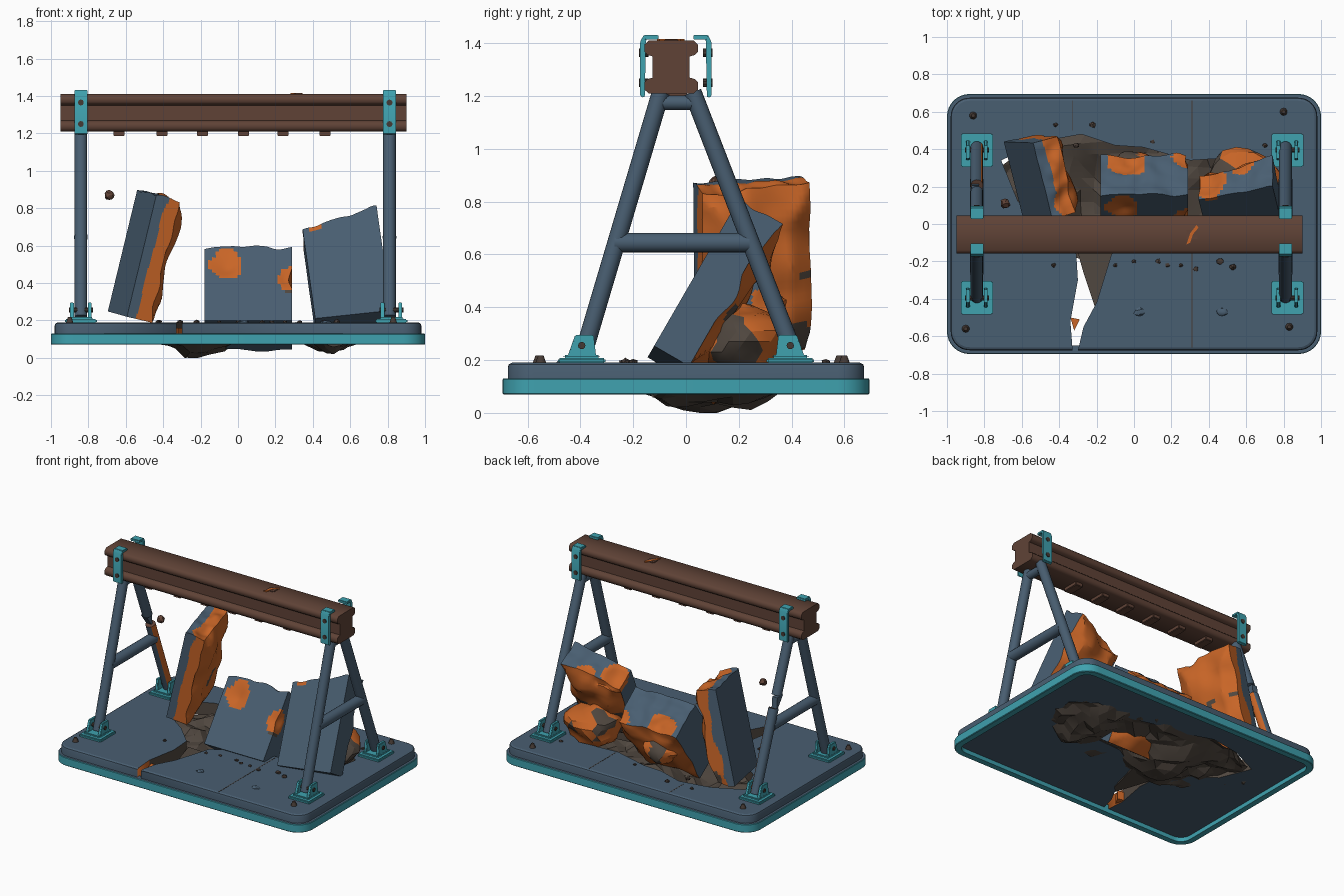
import bpy, bmesh, math, random
from mathutils import Vector, Matrix, noise

if "Cube" in bpy.data.objects:
    bpy.data.objects.remove(bpy.data.objects["Cube"])

random.seed(4)

def mat(name, c):
    m = bpy.data.materials.new(name)
    m.diffuse_color = (*c, 1)
    m.use_nodes = True
    m.node_tree.nodes["Principled BSDF"].inputs["Base Color"].default_value = m.diffuse_color
    return m

SLATE = mat("slate_blue", (0.066, 0.112, 0.165))
TEAL = mat("teal", (0.05, 0.36, 0.43))
RUST = mat("rust_brown", (0.115, 0.055, 0.037))
ORANGE = mat("raw_orange", (0.58, 0.13, 0.02))
EARTH = mat("dark_earth", (0.08, 0.063, 0.05))
DARK = mat("dark_iron", (0.06, 0.042, 0.034))

def finish(name, bm, mats, angle=35):
    bmesh.ops.recalc_face_normals(bm, faces=bm.faces)
    me = bpy.data.meshes.new(name)
    bm.to_mesh(me)
    bm.free()
    for m in mats:
        me.materials.append(m)
    o = bpy.data.objects.new(name, me)
    bpy.context.collection.objects.link(o)
    bpy.ops.object.select_all(action='DESELECT')
    o.select_set(True)
    bpy.context.view_layer.objects.active = o
    bpy.ops.object.shade_smooth_by_angle(angle=math.radians(angle))
    return o

def box(name, c, d, m, bevel=0.006):
    bm = bmesh.new()
    bmesh.ops.create_cube(bm, size=1)
    bmesh.ops.scale(bm, vec=d, verts=bm.verts)
    bmesh.ops.translate(bm, vec=c, verts=bm.verts)
    if bevel:
        bmesh.ops.bevel(bm, geom=bm.edges[:], offset=bevel, segments=2, affect='EDGES')
    return finish(name, bm, [m])

def tube(name, a, b, r, m, sides=18, r2=None):
    a, b = Vector(a), Vector(b)
    bm = bmesh.new()
    rot = Vector((0, 0, 1)).rotation_difference(b - a).to_matrix().to_4x4()
    bmesh.ops.create_cone(bm, cap_ends=True, segments=sides, radius1=r, radius2=r if r2 is None else r2,
                          depth=(b - a).length, matrix=Matrix.Translation((a + b) / 2) @ rot)
    return finish(name, bm, m if isinstance(m, list) else [m])

def prism(name, pts, axis_map, lo, hi, m, bevel=0, segs=2, angle=35):
    """Extrude a 2D profile; axis_map(u, v, w) gives the 3D point."""
    bm = bmesh.new()
    f = bm.faces.new([bm.verts.new(axis_map(u, v, lo)) for u, v in pts])
    r = bmesh.ops.extrude_face_region(bm, geom=[f])
    d = Vector(axis_map(0, 0, hi)) - Vector(axis_map(0, 0, lo))
    bmesh.ops.translate(bm, vec=d, verts=[v for v in r['geom'] if isinstance(v, bmesh.types.BMVert)])
    if bevel:
        bmesh.ops.bevel(bm, geom=bm.edges[:], offset=bevel, segments=segs, affect='EDGES')
    return finish(name, bm, [m], angle)

ALONG_X = lambda u, v, w: (w, u, v)
ALONG_Z = lambda u, v, w: (u, v, w)

def rounded(hx, hy, r, n=8):
    pts = []
    for k, (sx, sy) in enumerate([(1, 1), (-1, 1), (-1, -1), (1, -1)]):
        for i in range(n + 1):
            a = math.pi / 2 * (k + i / n)
            pts.append((sx * (hx - r) + r * math.cos(a), sy * (hy - r) + r * math.sin(a)))
    return pts

def loft(name, levels, m, cyclic):
    bm = bmesh.new()
    loops = [[bm.verts.new((x, y, z)) for x, y in rounded(1 - i, 0.695 - i, 0.12 - i)] for i, z in levels]
    pairs = list(zip(loops, loops[1:])) + ([(loops[-1], loops[0])] if cyclic else [])
    for p, q in pairs:
        for i in range(len(p)):
            j = (i + 1) % len(p)
            bm.faces.new((p[i], p[j], q[j], q[i]))
    if not cyclic:
        bm.faces.new(loops[0])
        bm.faces.new(loops[-1])
    return finish(name, bm, m, 20)

# Base: teal rim and slate deck with a jagged crater and crack cut through
rim = loft("base_rim", [(0.004, 0.07), (0, 0.074), (0, 0.126), (0.003, 0.13), (0.045, 0.13), (0.045, 0.07)],
           [TEAL, SLATE], True)
for p in rim.data.polygons:
    p.material_index = 1 if p.normal.z > 0.9 else 0
deck = loft("deck", [(0.02, 0.1), (0.02, 0.172), (0.024, 0.184), (0.036, 0.19)], [SLATE, EARTH, ORANGE], False)
hole = [(-.31, -.72), (-.27, -.55), (-.2, -.42), (-.12, -.16), (.1, -.02), (.35, 0), (.72, .05), (.76, .25),
        (.6, .36), (.3, .34), (.05, .41), (-.1, .42), (-.28, .48), (-.5, .44), (-.71, .34), (-.62, .12),
        (-.45, 0), (-.31, -.14), (-.3, -.3), (-.34, -.52), (-.325, -.72)]
cutter = prism("crater_cutter", hole, ALONG_Z, 0, 0.4, EARTH)
cutter.hide_render = True
bpy.context.view_layer.objects.active = deck
mod = deck.modifiers.new("crater", 'BOOLEAN')
mod.operation, mod.solver, mod.object = 'DIFFERENCE', 'EXACT', cutter
bpy.ops.object.modifier_apply(modifier="crater")
bpy.data.objects.remove(cutter)
for p in deck.data.polygons:
    inner = abs(p.normal.z) < 0.3 and abs(p.center.x) < 0.9 and abs(p.center.y) < 0.65
    p.material_index = (2 if p.center.y < -0.5 else 1) if inner else 0
    if abs(p.normal.z) > 0.99:
        p.use_smooth = False

# Panel seams on the deck
for x, y0, y1 in [(.31, .35, .66), (.31, -.66, -.02), (-.33, .5, .66)]:
    box("deck_seam", (x, (y0 + y1) / 2, 0.19), (0.005, y1 - y0, 0.002), DARK, 0)

# Sunken earth under the deck, with faceted breakage
bm = bmesh.new()
bmesh.ops.create_grid(bm, x_segments=22, y_segments=11, size=1)
for v in bm.verts:
    x, y = v.co.x, v.co.y
    px = x * math.sqrt(1 - y * y / 2) * 0.79
    py = y * math.sqrt(1 - x * x / 2) * 0.36 + 0.15
    fall = max(0, 1 - ((py - 0.1) / 0.32) ** 2)
    dip = 0.11 * math.exp(-((px + .22) / .16) ** 2) + 0.08 * math.exp(-((px - .5) / .14) ** 2)
    edge = 0.05 * noise.noise(Vector((px * 9, py * 9, 3)))
    v.co = (px, py, min(0.13, max(0, 0.11 - dip * fall + edge)))
bmesh.ops.triangulate(bm, faces=bm.faces)
finish("crater_earth", bm, [EARTH], 12)
prism("crack_shard", [(-.31, -.12), (-.27, -.26), (-.21, -.44), (-.17, -.4), (-.1, -.13)], ALONG_Z, 0.09, 0.14, EARTH)
prism("crack_chip", [(-.34, -.5), (-.29, -.51), (-.32, -.57)], ALONG_Z, 0.1, 0.16, ORANGE)

# Rocks and broken slabs
def rock(name, c, s, mats, seed, split=0.1, sub=3, rough=0.4):
    bm = bmesh.new()
    bmesh.ops.create_icosphere(bm, subdivisions=sub, radius=1)
    for v in bm.verts:
        k = 1 + rough * noise.noise(v.co * 1.4 + Vector((seed, 2, 5)))
        v.co = Vector([a * b * k for a, b in zip(v.co, s)]) + Vector(c)
    for f in bm.faces:
        n = noise.noise(f.calc_center_median() * 7 + Vector((seed, 0, 0)))
        f.material_index = 1 if len(mats) > 1 and n > split else 0
    return finish(name, bm, mats, 22)

def slab(name, c, d, rot, rough, chips, amp=0.05, skew=0, raw_front=9, cuts=23):
    """Block whose rough side bulges and shows orange; chips are (local centre, radius)."""
    bm = bmesh.new()
    bmesh.ops.create_cube(bm, size=1)
    bmesh.ops.subdivide_edges(bm, edges=bm.edges[:], cuts=cuts, use_grid_fill=True)
    d, rough = Vector(d), Vector(rough)
    bm.normal_update()
    chips = [(Vector([a * b for a, b in zip(p, d)]), r) for p, r in chips]
    for f in bm.faces:
        u = f.calc_center_median()
        p = Vector([a * b for a, b in zip(u, d)])
        n = noise.noise(p * 6 + Vector(c) * 9)
        if f.normal.dot(rough) > 0.9:
            f.material_index = 2 if n > 0.3 and u.z < 0 else 1
        elif u.x > raw_front + 0.25 * n or any((p - q).length < r * (1 + 0.5 * n) for q, r in chips):
            f.material_index = 2 if n > 0.3 and u.z < -0.1 else 1
    for v in bm.verts:
        u = v.co.copy()
        p = Vector([a * b for a, b in zip(u, d)])
        if u.dot(rough) > 0.49:
            side = max(abs(t) for t, w in zip(u, rough) if abs(w) < 0.5)
            p += rough * amp * (1.3 * min(1, (0.5 - side) * 5) + 0.9 * noise.noise(p * 6 + Vector(c)))
        if u.z > 0.4:
            p.z += skew * u.x + 0.02 * noise.noise(p * 12)
        for q, rad in chips:
            t = 1 - (p - q).length / rad
            if t > 0:
                p -= q.normalized() * t * rad * 0.4
        v.co = p
    bmesh.ops.transform(bm, matrix=Matrix.Translation(c) @ rot, verts=bm.verts)
    return finish(name, bm, [SLATE, ORANGE, EARTH], 28)

R = lambda deg, ax: Matrix.Rotation(math.radians(deg), 4, ax)
slab("left_slab", (-.505, .25, .545), (.13, .42, .67), R(15, 'Z') @ R(13, 'Y') @ R(4, 'X'),
     (1, 0, 0), [((.5, -.3, .5), .09), ((.5, .5, -.5), .09)], amp=0.04, raw_front=0.0)
slab("middle_slab", (.055, .123, .315), (.47, .27, .48), R(-36, 'X'),
     (0, 1, 0), [((-.28, -.5, .27), .085), ((.48, -.5, .08), .07), ((-.22, .35, .5), .1), ((.5, .4, .45), .08)], amp=0.03)
slab("right_slab", (.58, .085, .45), (.41, .16, .60), R(-30, 'X') @ R(-7, 'Y'),
     (0, 1, 0), [((-.4, .2, .5), .1), ((.1, .5, .5), .06)], amp=0.045, skew=.1)
rock("rubble_right", (.58, .22, .27), (.2, .17, .14), [ORANGE, EARTH], 3, 0.05, rough=.25)
rock("rubble_middle", (.0, .29, .27), (.12, .1, .09), [ORANGE, EARTH], 6, rough=.25)
rock("flying_chip", (-.69, .11, .87), (.028, .025, .024), [RUST], 5, sub=2)

# Pebbles and deck studs
spots = [(-.43, -.22), (0, -.2), (.13, -.2), (.18, -.22), (.25, -.22), (.33, -.24), (.46, -.2), (.53, -.23),
         (-.22, .53), (-.42, .53), (-.31, .42), (.7, .42), (-.1, -.22), (.1, .44)]
for x, y in spots:
    s = random.uniform(.01, .019)
    rock("pebble", (x, y, .192), (s * 1.2, s, s * .8), [DARK], x * 20, sub=1)
for x, y in [(.03, -.47), (.47, -.47)]:
    rock("deck_flake", (x, y, .19), (.03, .022, .01), [SLATE], x * 9, sub=2)
for x, y in [(-.86, .58), (.8, .6), (-.9, -.56), (.83, -.55)]:
    tube("deck_stud", (x, y, .185), (x, y, .218), .022, DARK, 10, .01)

# A-frames, feet and clamps
BY = -0.056
for x, side in [(-.84, "left"), (.81, "right")]:
    fx = x + (.01 if x > 0 else 0)
    tube(side + "_front_leg", (x, -.39, .22), (x, -.095, 1.215), .034, SLATE)
    if side == "right":
        tube("right_back_leg", (x, .41, .22), (x, .025, 1.215), .034, SLATE)
    else:
        # snapped back leg with raw inner side
        tube("left_back_leg_upper", (x, .17, .84), (x, .025, 1.215), .034, SLATE)
        prism("left_leg_splinter", [(.14, .84), (.205, .84), (.215, .74)], ALONG_X, x - .03, x + .01, SLATE)
        low = tube("left_back_leg_lower", (x, .41, .22), (x, .205, .76), .034, [SLATE, ORANGE, RUST])
        for p in low.data.polygons:
            p.material_index = 1 if p.normal.x > 0.75 else 2 if p.normal.z > 0.8 else 0
    tube(side + "_cross_tube", (x, -.27, .645), (x, .24, .645), .037, SLATE)
    tube(side + "_top_tube", (x, -.1, 1.175), (x, .03, 1.175), .028, SLATE)
    for s in (-1, 1):
        y = .395 * s
        box("foot_plate", (fx, y, .197), (.17, .18, .022), TEAL)
        box("foot_step", (fx, y, .212), (.13, .14, .014), TEAL)
        for e in (-.048, .048):
            prism("foot_ear", [(y - .055, .21), (y + .055, .21), (y + .045 - .02 * (s > 0), .295),
                               (y - .045 + .02 * (s < 0), .295)], ALONG_X, fx + e - .01, fx + e + .01, TEAL, .003)
        tube("foot_pin", (fx - .064, y, .255), (fx + .064, y, .255), .014, DARK, 10)
        # clamp strap hooked over the beam
        py = -.16 if s < 0 else .083
        prism("clamp_strap", [(py, 1.193), (py + s * .014, 1.2), (py + s * .014, 1.405), (py, 1.432), (py - s * .055, 1.432),
                              (py - s * .055, 1.414), (py - s * .008, 1.414), (py - s * .004, 1.2)],
              ALONG_X, x - .035, x + .035, TEAL, .003)
        for z in (1.25, 1.365):
            tube("clamp_bolt", (x, py - .018, z), (x, py + .018, z), .016, DARK, 10)

# I-beam with lower cleats
half = [(.085, -.1), (.102, -.085), (.102, -.058), (.09, -.046), (.07, -.04),
        (.07, .04), (.09, .046), (.102, .058), (.102, .085), (.085, .1)]
prof = [(BY + u, 1.31 + v) for u, v in half] + [(BY - u, 1.31 + v) for u, v in reversed(half)]
prism("beam", prof, ALONG_X, -.95, .9, RUST, angle=50)
for x in (-.636, -.406, -.19, .03, .24, .465):
    box("beam_cleat", (x, BY, 1.2), (.06, .12, .03), RUST, .004)
box("beam_top_flake", (.31, BY, 1.411), (.06, .05, .008), RUST, .002)
prism("beam_crack", [(.28, -.11), (.3, -.1), (.315, -.055), (.345, -.02), (.335, -.005), (.3, -.05)],
      ALONG_Z, 1.408, 1.417, ORANGE)
